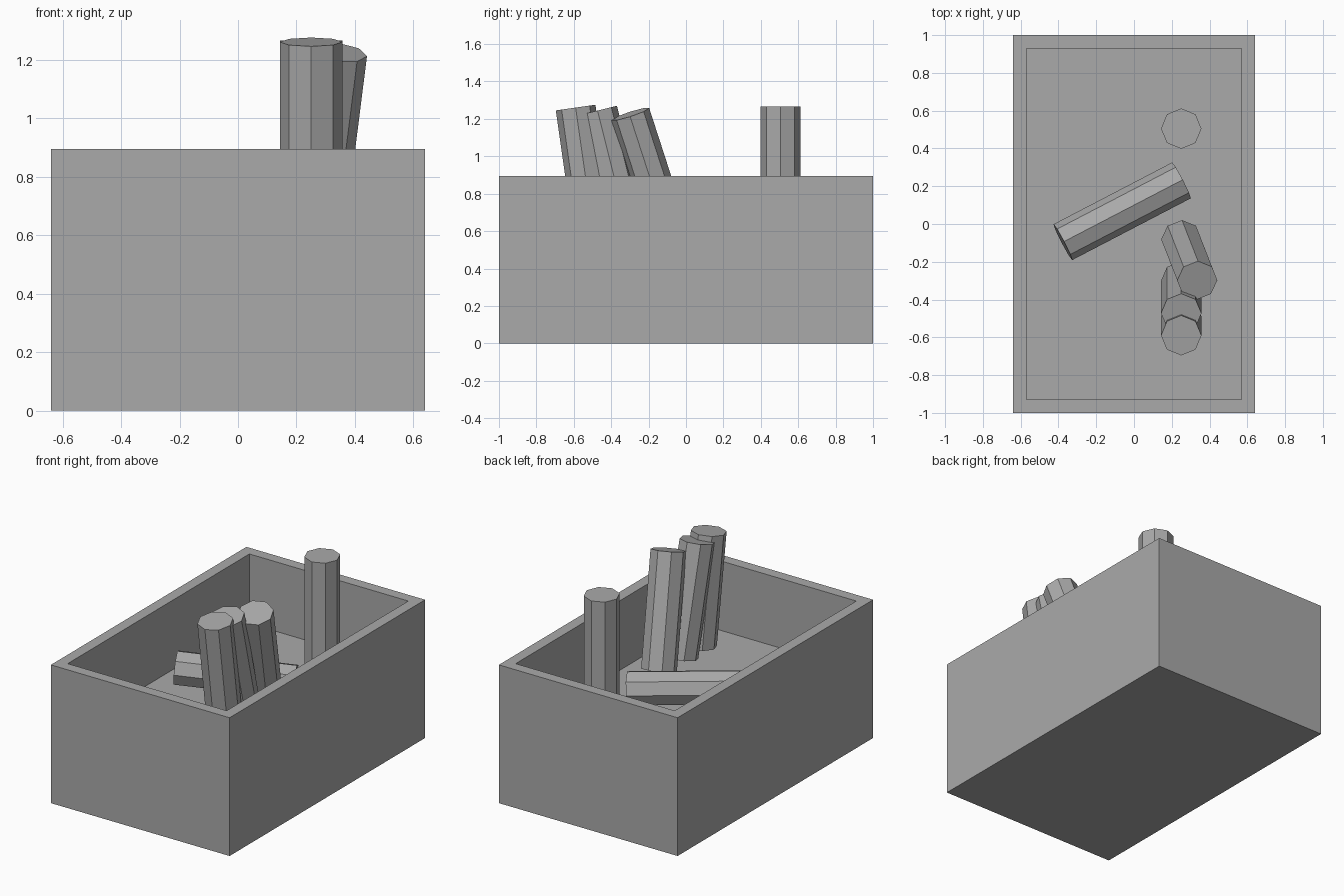
import bpy, bmesh
from math import radians
from mathutils import Vector

default = bpy.data.objects.get("Cube")
if default:
    bpy.data.objects.remove(default, do_unlink=True)

WIDTH, LENGTH, HEIGHT = 1.28, 2.0, 0.895
WALL, FLOOR = 0.1, 0.445
STICK_RADIUS, STICK_LENGTH = 0.107, 0.71

grey = bpy.data.materials.new("plain_grey")
grey.use_nodes = True
colour = (0.4, 0.4, 0.4, 1)
grey.diffuse_color = colour
grey.node_tree.nodes["Principled BSDF"].inputs["Base Color"].default_value = colour


def add_object(name, bm):
    bm.normal_update()
    mesh = bpy.data.meshes.new(name)
    bm.to_mesh(mesh)
    bm.free()
    mesh.materials.append(grey)
    obj = bpy.data.objects.new(name, mesh)
    bpy.context.collection.objects.link(obj)
    return obj


# Open box: inset the top face for the rim, then sink it to the raised floor
bm = bmesh.new()
bmesh.ops.create_cube(bm, size=1)
bmesh.ops.scale(bm, vec=(WIDTH, LENGTH, HEIGHT), verts=bm.verts)
bmesh.ops.translate(bm, vec=(0, 0, HEIGHT / 2), verts=bm.verts)
bm.normal_update()
top = max(bm.faces, key=lambda f: f.calc_center_median().z)
bmesh.ops.inset_region(bm, faces=[top], thickness=WALL)
rim = list(top.edges)
walls = bmesh.ops.extrude_face_region(bm, geom=[top])
sunk = [v for v in walls["geom"] if isinstance(v, bmesh.types.BMVert)]
bmesh.ops.translate(bm, vec=(0, 0, FLOOR - HEIGHT), verts=sunk)
if top.is_valid:
    bmesh.ops.delete(bm, geom=[top], context="FACES_ONLY")
bmesh.ops.recalc_face_normals(bm, faces=bm.faces)
add_object("box", bm)


# Eight-sided sticks, each placed by its middle and its rotation in degrees
def add_stick(name, middle, turn):
    bm = bmesh.new()
    bmesh.ops.create_cone(bm, cap_ends=True, segments=8, radius1=STICK_RADIUS,
                          radius2=STICK_RADIUS, depth=STICK_LENGTH)
    obj = add_object(name, bm)
    obj.location = Vector(middle)
    obj.rotation_euler = [radians(a) for a in turn]


add_stick("upright_stick", (0.25, 0.505, 0.91), (0, 0, 0))
add_stick("front_leaning_stick", (0.25, -0.54, 0.909), (8.1, 0, 0))
add_stick("middle_leaning_stick", (0.25, -0.387, 0.90), (14, 0, 0))
add_stick("rear_leaning_stick", (0.2925, -0.19, 0.89), (17.8, 7.2, 0))
add_stick("fallen_stick", (-0.0625, 0.0675, 0.578), (0, 94, 27.5))
